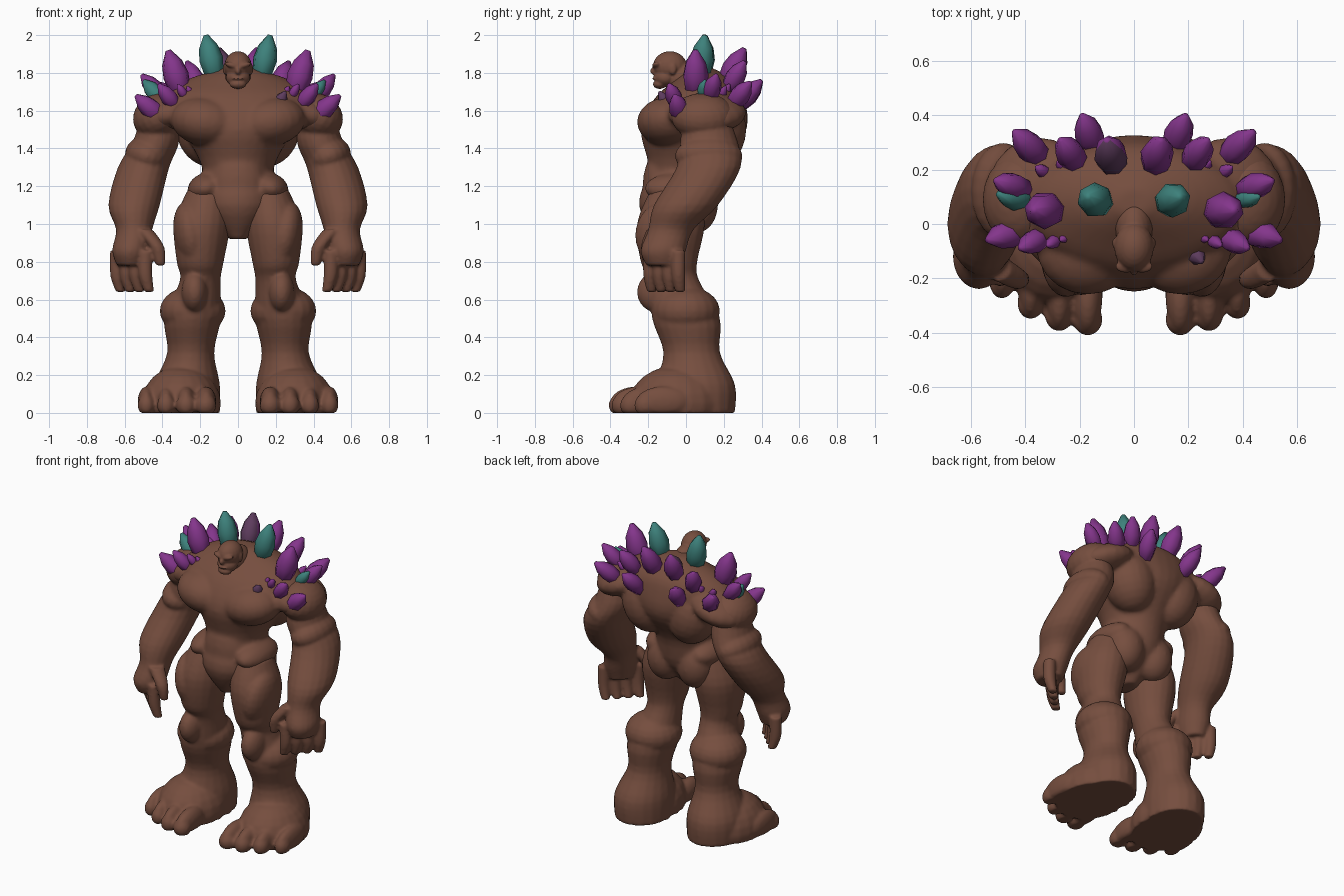
import bpy
import bmesh
import math
from mathutils import Vector, Matrix

default_cube = bpy.data.objects.get("Cube")
if default_cube:
    bpy.data.objects.remove(default_cube, do_unlink=True)


def make_material(name, red, green, blue):
    material = bpy.data.materials.new(name)
    material.use_nodes = True
    colour = (red, green, blue, 1)
    material.diffuse_color = colour
    shader = material.node_tree.nodes["Principled BSDF"]
    shader.inputs["Base Color"].default_value = colour
    shader.inputs["Roughness"].default_value = 0.9
    return material


skin = make_material("brown_skin", 0.18, 0.076, 0.049)
purple = make_material("purple_crystal", 0.23, 0.036, 0.26)
teal = make_material("teal_crystal", 0.047, 0.22, 0.2)
dull = make_material("dull_purple_crystal", 0.11, 0.045, 0.11)


def soft_blend(a, b, c, d, t):
    return b + t / 2 * (c - a + t * (2 * a - 5 * b + 4 * c - d + t * (3 * (b - c) + d - a)))


def smooth_path(points, steps=4):
    """Pass a soft spline through a few guide points of any dimension."""
    padded = [points[0], *points, points[-1]]
    path = []
    for span in zip(padded, padded[1:], padded[2:], padded[3:]):
        for step in range(steps):
            path.append([soft_blend(*values, step / steps) for values in zip(*span)])
    return path + [points[-1]]


def skin_rings(bm, rings):
    """Bridge equal rings of vertices and cap both ends."""
    for low, high in zip(rings, rings[1:]):
        for i in range(len(low)):
            j = (i + 1) % len(low)
            bm.faces.new((low[i], low[j], high[j], high[i]))
    bm.faces.new(rings[0][::-1])
    bm.faces.new(rings[-1])


def add_ring(bm, sides, place, width, depth):
    angles = [math.tau * i / sides for i in range(sides)]
    return [bm.verts.new(place @ Vector((width * math.cos(angle), depth * math.sin(angle), 0)))
            for angle in angles]


def limb(bm, guide_points, narrow=1, sides=20):
    """Guide points are x, y, z and radius; narrow squeezes the width."""
    skin_rings(bm, [add_ring(bm, sides, Matrix.Translation((x, y, z)), radius * narrow, radius)
                    for x, y, z, radius in smooth_path(guide_points)])


def muscle(bm, centre, radii, tilt=0):
    """Ellipsoid tilted about y."""
    place = Matrix.Translation(centre) @ Matrix.Rotation(math.radians(tilt), 4, "Y")
    bmesh.ops.create_uvsphere(bm, u_segments=20, v_segments=12, radius=1,
                              matrix=place @ Matrix.Diagonal((*radii, 1)))


def muscle_pair(bm, centre, radii, tilt=0):
    x, y, z = centre
    muscle(bm, (x, y, z), radii, tilt)
    muscle(bm, (-x, y, z), radii, -tilt)


def finish(bm, name, material, voxel=None, mirror=False, front_material=None):
    bmesh.ops.recalc_face_normals(bm, faces=bm.faces)
    mesh = bpy.data.meshes.new(name)
    bm.to_mesh(mesh)
    bm.free()
    mesh.shade_smooth()
    mesh.materials.append(material)
    if front_material:
        mesh.materials.append(front_material)
        for face in mesh.polygons:
            face.material_index = int(face.normal.y < 0)
    obj = bpy.data.objects.new(name, mesh)
    bpy.context.collection.objects.link(obj)
    if voxel:
        # Fuse the overlapping muscles into one soft skin
        fuse = obj.modifiers.new("fuse", "REMESH")
        fuse.mode = "VOXEL"
        fuse.voxel_size = voxel
        fuse.use_smooth_shade = True
        soften = obj.modifiers.new("soften", "SMOOTH")
        soften.factor = 0.5
        soften.iterations = 4
    if mirror:
        obj.modifiers.new("mirror", "MIRROR")


# Torso: hunched barrel from crotch to neck, as y, z, half width, half depth
torso = bmesh.new()
barrel = [(-0.08, 0.92, 0.05, 0.08), (-0.05, 1.1, 0.19, 0.2), (0, 1.3, 0.19, 0.2),
          (0.04, 1.5, 0.3, 0.28), (0.07, 1.66, 0.4, 0.24), (0.1, 1.76, 0.28, 0.16),
          (0.08, 1.83, 0.06, 0.05)]
skin_rings(torso, [add_ring(torso, 32, Matrix.Translation((0, y, z)), width, depth)
                   for y, z, width, depth in smooth_path(barrel)])
# Chest, shoulder girdle, back, hips, seat and belly
muscle_pair(torso, (0.17, -0.09, 1.54), (0.19, 0.17, 0.13), -10)
muscle_pair(torso, (0.35, 0.11, 1.59), (0.2, 0.21, 0.1), 18)
muscle_pair(torso, (0.17, 0.16, 1.5), (0.16, 0.16, 0.2), 15)
muscle_pair(torso, (0.17, -0.04, 1.19), (0.1, 0.18, 0.08), 20)
muscle_pair(torso, (0.11, 0.05, 1.1), (0.12, 0.12, 0.15))
muscle(torso, (0, -0.12, 1.2), (0.15, 0.11, 0.2))
finish(torso, "torso", skin, voxel=0.014)

# Head: skull, jaw, chin, mouth, nose, brow, ears and neck
head = bmesh.new()
muscle(head, (0, -0.085, 1.835), (0.073, 0.09, 0.08))
muscle(head, (0, -0.11, 1.775), (0.065, 0.06, 0.05))
muscle(head, (0, -0.14, 1.74), (0.045, 0.035, 0.025))
muscle(head, (0, -0.16, 1.77), (0.035, 0.02, 0.008))
muscle(head, (0, -0.17, 1.81), (0.015, 0.02, 0.02))
muscle_pair(head, (0.03, -0.155, 1.84), (0.04, 0.025, 0.016), -15)
muscle_pair(head, (0.07, -0.07, 1.82), (0.01, 0.02, 0.03))
muscle(head, (0, -0.01, 1.77), (0.07, 0.1, 0.09))
finish(head, "head", skin, voxel=0.006)

# Arms: shoulder, upper arm, forearm, wrist and palm
arm = bmesh.new()
limb(arm, [(0.43, 0.1, 1.63, 0.1), (0.43, 0.12, 1.45, 0.15), (0.5, 0.12, 1.3, 0.17),
           (0.55, 0, 1.1, 0.17), (0.55, -0.08, 0.97, 0.12), (0.57, -0.12, 0.86, 0.12),
           (0.57, -0.12, 0.78, 0.09)], narrow=0.8)
muscle(arm, (0.42, 0.09, 1.57), (0.14, 0.17, 0.12), 25)
muscle(arm, (0.48, 0.12, 1.36), (0.12, 0.18, 0.1), -20)
# Fingers run from the inner front to the outer back of the palm
for finger in range(4):
    x, y = 0.49 + 0.05 * finger, 0.05 * finger - 0.19
    limb(arm, [(x, y, 0.86, 0.038), (x, y, 0.73, 0.037),
               (x - 0.02, y + 0.01, 0.64, 0.027)], sides=12)
limb(arm, [(0.5, -0.16, 0.97, 0.05), (0.43, -0.2, 0.88, 0.04),
           (0.41, -0.2, 0.78, 0.025)], sides=12)
finish(arm, "arms", skin, voxel=0.0095, mirror=True)

# Legs: thigh, knee, calf, ankle and heel
leg = bmesh.new()
limb(leg, [(0.16, -0.06, 1.18, 0.13), (0.19, -0.08, 1, 0.18), (0.2, -0.09, 0.8, 0.15),
           (0.2, -0.06, 0.7, 0.13), (0.24, 0, 0.5, 0.18), (0.25, 0.03, 0.32, 0.15),
           (0.27, 0.05, 0.15, 0.21), (0.27, 0.05, 0, 0.21)], narrow=0.83)
muscle(leg, (0.23, -0.15, 0.64), (0.07, 0.11, 0.11))
muscle(leg, (0.25, -0.11, 0.94), (0.09, 0.16, 0.18), 10)
muscle(leg, (0.24, 0, 0.54), (0.175, 0.18, 0.13))
# Broad foot with blunt toes in an arc, flat underneath
muscle(leg, (0.3, -0.05, 0.05), (0.21, 0.25, 0.2))
for toe in range(4):
    x = 0.17 + 0.105 * toe
    tip = 0.015 * toe ** 2 - 0.41
    width = 0.055 - 0.003 * toe
    muscle(leg, (x, tip + 0.15, 0.06), (width, 0.14, 0.08))
    muscle(leg, (x, tip + 0.06, 0.04), (width, 0.06, 0.06))
for vert in leg.verts:
    vert.co.z = max(0, vert.co.z)
finish(leg, "legs", skin, voxel=0.011, mirror=True)


def crystal(name, material, tip, length, lean=1, front_material=None, sides=7):
    """Blunt spike growing outward from the heart, widest past its middle."""
    tip = Vector(tip)
    outward = tip - Vector((0, 0.05, 1.2))
    outward.x *= lean
    outward.y *= 1.5
    outward.normalize()
    turn = outward.to_track_quat("Z", "Y").to_matrix().to_4x4()
    bm = bmesh.new()
    rings = []
    for along, swell in ((0, 0.7), (0.5, 1), (0.75, 0.8), (1, 0.2)):
        centre = tip - outward * length * (1 - along)
        radius = length * swell / 4
        rings.append(add_ring(bm, sides, Matrix.Translation(centre) @ turn, radius, radius))
    skin_rings(bm, rings)
    finish(bm, name, material, front_material=front_material)


# Crystals over both shoulders and upper back, as tip, length and sideways lean
spikes = [
    ("crown", (0.17, 0.1, 2), 0.26),
    ("shoulder_large", (0.37, 0.05, 1.92), 0.28, 0.6),
    ("shoulder_side", (0.51, 0.16, 1.79), 0.2),
    ("shoulder_tip", (0.54, -0.06, 1.68), 0.22),
    ("shoulder_front", (0.42, -0.09, 1.74), 0.18),
    ("back_outer", (0.44, 0.34, 1.75), 0.22),
    ("back_middle", (0.27, 0.31, 1.86), 0.22),
    ("back_low", (0.19, 0.4, 1.76), 0.22),
    ("bud_front", (0.32, -0.08, 1.74), 0.1),
    ("bud_inner", (0.27, -0.06, 1.73), 0.08),
    ("bud_back", (0.36, 0.21, 1.73), 0.1),
    ("bud_rear", (0.28, 0.23, 1.74), 0.1)]
for part, (x, y, z), *size in spikes:
    colour = teal if part == "crown" else purple
    crystal(f"crystal_{part}_left", colour, (x, y, z), *size)
    crystal(f"crystal_{part}_right", colour, (-x, y, z), *size)

# Pair beside the spine, the right one dull on its front
crystal("crystal_spine_left", purple, (0.1, 0.31, 1.93), 0.25)
crystal("crystal_spine_right", purple, (-0.1, 0.31, 1.93), 0.25, front_material=dull)

# Odd small crystals, those on the left mostly buried
crystal("crystal_small_right", teal, (-0.5, 0.11, 1.76), 0.2)
crystal("crystal_small_left", teal, (0.46, 0.1, 1.76), 0.14)
crystal("crystal_sunken_left", dull, (0.25, -0.14, 1.7), 0.16)
